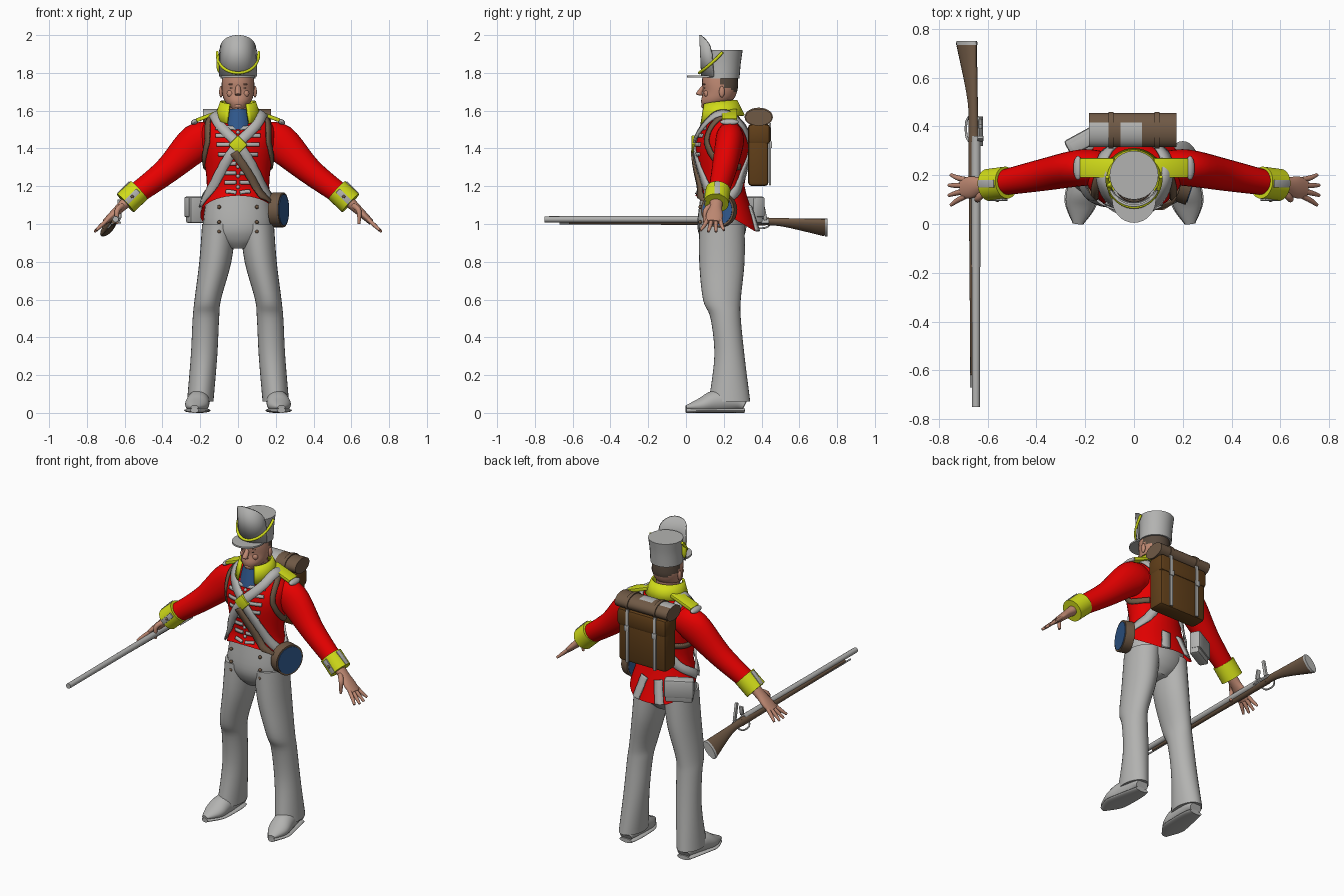
import bpy, bmesh
from math import sin, cos, pi, radians, sqrt
from mathutils import Vector, Matrix, Euler
from mathutils.bvhtree import BVHTree

cube = bpy.data.objects.get("Cube")
if cube:
    bpy.data.objects.remove(cube)


def material(name, *rgb):
    mat = bpy.data.materials.new(name)
    mat.use_nodes = True
    mat.diffuse_color = (*rgb, 1)
    shader = mat.node_tree.nodes["Principled BSDF"]
    shader.inputs["Base Color"].default_value = (*rgb, 1)
    return mat


RED = material("scarlet cloth", .87, 0, 0)
GREY = material("pale grey", .45, .45, .44)
YELLOW = material("yellow facing", .64, .72, .01)
BLUE = material("blue paint", .03, .1, .27)
PACK = material("pack brown", .12, .05, .01)
WOOD = material("wood brown", .16, .1, .06)
SKIN = material("skin", .52, .25, .17)
DARK = material("dark hair", .1, .07, .05)
ACROSS, ALONG, UP = Vector((1, 0, 0)), Vector((0, 1, 0)), Vector((0, 0, 1))
SIDES = ((1, "left"), (-1, "right"))


# ---- helpers ----
def finish(bm, name, mat, thickness=0):
    bmesh.ops.recalc_face_normals(bm, faces=bm.faces)
    mesh = bpy.data.meshes.new(name)
    bm.to_mesh(mesh)
    bm.free()
    mesh.materials.append(mat)
    ob = bpy.data.objects.new(name, mesh)
    bpy.context.collection.objects.link(ob)
    for other in bpy.context.selected_objects:
        other.select_set(False)
    ob.select_set(True)
    bpy.context.view_layer.objects.active = ob
    bpy.ops.object.shade_smooth_by_angle(angle=radians(40))
    if thickness:
        shell = ob.modifiers.new("thickness", 'SOLIDIFY')
        shell.thickness, shell.offset = thickness, 0
    return ob


def spline(points, steps):
    p = [Vector(q) for q in points]
    p = [p[0], *p, p[-1]]
    curve = []
    for a, b, c, d in zip(p, p[1:], p[2:], p[3:]):
        for i in range(steps):
            t = i / steps
            curve.append(b + ((c - a) * t + (a * 2 - b * 5 + c * 4 - d) * t * t
                              + (b * 3 - a - c * 3 + d) * t ** 3) / 2)
    return curve + [p[-1]]


def direction(points, i):
    return (points[min(i + 1, len(points) - 1)] - points[max(i - 1, 0)]).normalized()


def add_grid(bm, rows, closed=False):
    grid = [[bm.verts.new(p) for p in row] for row in rows]
    for a, b in zip(grid, grid[1:]):
        for k in range(0 if closed else 1, len(a)):
            bm.faces.new((a[k - 1], a[k], b[k], b[k - 1]))
    return grid


def tube(path, mirror=1, wide=ACROSS, level=False, capped=True, steps=5, sides=28):
    """Oval rings along a path of (x, y, z, radius, radius)."""
    stations = spline(path, steps)
    centres = [Vector((q[0] * mirror, q[1], q[2])) for q in stations]
    rows = []
    for i, (centre, q) in enumerate(zip(centres, stations)):
        axis = UP if level else direction(centres, i)
        u = (wide - axis * wide.dot(axis)).normalized()
        v = axis.cross(u)
        turns = [2 * pi * k / sides for k in range(sides)]
        rows.append([centre + u * q[3] * cos(a) + v * q[4] * sin(a) for a in turns])
    bm = bmesh.new()
    grid = add_grid(bm, rows, closed=True)
    if capped:
        bm.faces.new(grid[0])
        bm.faces.new(grid[-1])
    bmesh.ops.recalc_face_normals(bm, faces=bm.faces)
    return bm


def sweep(name, mat, path, **options):
    return finish(tube(path, **options), name, mat)


def stack(name, mat, *rings):
    """Level rings on the centre line, each (y, z, half width, half depth)."""
    return sweep(name, mat, [(0, *ring) for ring in rings], level=True)


def sheet(name, mat, rows):
    bm = bmesh.new()
    add_grid(bm, rows)
    return finish(bm, name, mat, thickness=.01)


def solid(kind, name, mat, place, size, turn=(0, 0, 0)):
    bm = bmesh.new()
    if kind == "ball":
        bmesh.ops.create_uvsphere(bm, u_segments=16, v_segments=10, radius=.5)
    elif kind == "disc":
        bmesh.ops.create_cone(bm, cap_ends=True, segments=32, radius1=.5, radius2=.5, depth=1)
    else:
        bmesh.ops.create_cube(bm, size=1)
    bm.transform(Matrix.Diagonal((*size, 1)))
    if kind == "box":
        bmesh.ops.bevel(bm, geom=bm.edges[:], offset=min(size) / 5, segments=2, affect='EDGES', profile=.5)
    bm.transform(Matrix.LocRotScale(Vector(place), Euler(turn), None))
    return finish(bm, name, mat)


def button(name, mat, place):
    solid("ball", name, mat, place, (.02, .02, .02))


# ---- jacket, with the hem cut high in front and long behind ----
body = tube([(0, .22, 1, .2, .17), (0, .19, 1.2, .165, .12), (0, .19, 1.4, .19, .14),
             (0, .2, 1.5, .195, .12), (0, .2, 1.57, .14, .08), (0, .2, 1.61, .07, .06)],
            level=True, capped=False, sides=40)
waist = 1.2
for v in body.verts:
    if v.co.z < waist:
        v.co.z = waist - (waist - v.co.z) * min(1.2, max(.2, 3 * v.co.y + .1))
torso = BVHTree.FromBMesh(body)
finish(body, "jacket", RED)


def strap(name, mat, points, width, lift=.006):
    """Band that hugs the jacket along a rough path."""
    path, rows = spline(points, 10), []
    for i, p in enumerate(path):
        spot, normal = torso.find_nearest(p)[:2]
        side = direction(path, i).cross(normal).normalized() * width / 2
        touches = [torso.find_nearest(spot + side * k)[:2] for k in (-1, 0, 1)]
        rows.append([touch + out * lift for touch, out in touches])
    sheet(name, mat, rows)


# ---- belts, pack straps and chest lace ----
for s, side in SIDES:
    hip = (-s * .18, .18, 1.1)
    strap(side + "_cross_belt", GREY, [hip, (-s * .1, .06, 1.27), (0, .05, 1.42), (s * .1, .08, 1.53),
          (s * .13, .2, 1.58), (s * .1, .3, 1.5), (-s * .1, .32, 1.25), hip], .05, .01 + s * .003)
    strap(side + "_pack_strap", WOOD, [(s * .14, .2, 1.57), (s * .17, .1, 1.45),
          (s * .18, .18, 1.32), (s * .13, .3, 1.3)], .03)
    strap(side + "_tail_turnback", GREY, [(s * .05, .36, 1.1), (s * .09, .4, .96)], .05)
    for row in range(8):
        z = 1.52 - row * .05
        reach = .13 - row * .01
        strap(f"{side}_chest_lace_{row}", GREY, [(s * .01, .05, z), (s * reach, .08, z)], .02, .004)
strap("canteen_strap", WOOD, [(-.02, .05, 1.38), (.1, .06, 1.2), (.18, .15, 1.06)], .04, .02)
solid("box", "belt_plate", YELLOW, (0, .04, 1.42), (.07, .02, .07), (0, pi / 4, 0))
for row in range(7):
    button(f"jacket_button_{row}", GREY, torso.find_nearest(Vector((0, .04, 1.5 - row * .05)))[0])

# ---- trousers and shoes ----
stack("trouser_seat", GREY, (.19, .87, .06, .07), (.19, .92, .15, .11), (.19, 1, .185, .13), (.19, 1.17, .16, .11))
shoe = [(.2, .31, .04, .04, .03), (.2, .26, .06, .05, .05), (.21, .16, .06, .06, .06),
        (.22, .08, .04, .06, .04), (.23, 0, .03, .02, .01)]
sole = [(x, y, .013, width * 1.08, .013) for x, y, z, width, height in shoe]
for s, side in SIDES:
    sweep(side + "_trouser_leg", GREY, [(.1, .19, 1, .09, .12), (.12, .19, .8, .085, .12), (.16, .19, .6, .07, .1),
          (.17, .21, .5, .07, .08), (.18, .23, .3, .07, .08), (.2, .23, .06, .07, .11)], mirror=s, level=True)
    sweep(side + "_shoe", GREY, shoe, mirror=s)
    sweep(side + "_sole", GREY, sole, mirror=s)
    for row, z in enumerate((.96, 1.01, 1.09)):
        button(f"{side}_trouser_button_{row}", WOOD, (s * .1, .075, z))

# ---- arms, cuffs, hands and shoulder straps ----
wrist = Vector((.56, .165, 1.145))
arm = Vector((.75, -.1, -.7)).normalized()


def on_arm(distance, width, height, shift=0):
    """Ring on the forearm line; shift moves it towards the back."""
    return (*(wrist + arm * distance + ALONG * shift), width, height)


for s, side in SIDES:
    slope = (0, s * pi / 4, 0)
    sweep(side + "_sleeve", RED, [(.14, .23, 1.45, .07, .08), (.22, .23, 1.43, .075, .1),
          (.38, .2, 1.28, .065, .07), on_arm(0, .05, .055)], mirror=s, wide=ALONG)
    sweep(side + "_cuff", YELLOW, [on_arm(-.05, .066, .066), on_arm(.05, .066, .066)], mirror=s, wide=ALONG)
    solid("box", side + "_cuff_lace", GREY, (s * wrist.x, .1, wrist.z), (.09, .01, .03), slope)
    solid("box", side + "_cuff_top_lace", GREY, (s * .605, .165, 1.19), (.09, .03, .01), slope)
    button(side + "_cuff_button", WOOD, (s * wrist.x, .1, wrist.z))
    sweep(side + "_palm", SKIN, [on_arm(.04, .035, .03), on_arm(.09, .035, .025), on_arm(.15, .045, .02),
          on_arm(.2, .04, .015)], mirror=s, wide=ALONG)
    for finger in range(4):
        offset = (finger - 1.5) * .023
        length = .1 - abs(offset) * .5
        sweep(f"{side}_finger_{finger}", SKIN, [on_arm(.18, .011, .011, offset),
              on_arm(.18 + length / 2, .011, .011, offset * 1.3),
              on_arm(.18 + length, .007, .007, offset * 1.8)], mirror=s, wide=ALONG, sides=10)
    sweep(side + "_thumb", SKIN, [on_arm(.07, .016, .016, -.02), on_arm(.11, .014, .014, -.05),
          (.64, .1, 1, .008, .008)], mirror=s, wide=ALONG, sides=10)
    solid("box", side + "_epaulette", YELLOW, (s * .15, .23, 1.575), (.15, .08, .02), (0, s * .36, 0))
    solid("ball", side + "_epaulette_fringe", GREY, (s * .23, .23, 1.54), (.04, .1, .03), (0, s * .5, 0))

    # ---- paired face details ----
    solid("ball", side + "_ear", SKIN, (s * .09, .19, 1.7), (.02, .03, .06))
    solid("ball", side + "_eye", DARK, (s * .03, .1, 1.72), (.024, .012, .01))
    solid("ball", side + "_brow", SKIN, (s * .03, .1, 1.74), (.04, .02, .01))
    solid("ball", side + "_cheek", SKIN, (s * .04, .11, 1.69), (.04, .03, .04))

# ---- head, neck and neckcloth ----
stack("neck", SKIN, (.18, 1.52, .065, .065), (.18, 1.7, .065, .07))
head = stack("head", SKIN, (.12, 1.61, .03, .03), (.16, 1.65, .07, .08), (.18, 1.7, .085, .09),
             (.18, 1.75, .086, .095), (.18, 1.81, .08, .09))
head.data.materials.append(DARK)
for face in head.data.polygons:
    if face.center.y > .17 and face.center.z + face.center.y / 2 > 1.83:
        face.material_index = 1
stack("nose", SKIN, (.1, 1.74, .01, .01), (.07, 1.69, .017, .017), (.09, 1.68, .01, .01))
solid("ball", "lips", WOOD, (0, .09, 1.655), (.045, .015, .01))
solid("ball", "chin", SKIN, (0, .1, 1.625), (.05, .04, .03))
stack("neckcloth", BLUE, (.165, 1.5, .085, .095), (.17, 1.61, .066, .075))

# ---- standing collar, open in front ----
rows = []
for height in (0, .5, 1):
    radius = .12 - .03 * height
    row = []
    for i in range(-16, 17):
        turn = radians(9.5 * i)
        z = 1.575 + .08 * height - (i / 16) ** 2 * (.045 - .025 * height)
        row.append((radius * sin(turn), .187 - .01 * height + radius * cos(turn), z))
    rows.append(row)
sheet("collar", YELLOW, rows)

# ---- tall cap ----
stack("cap_crown", GREY, (.19, 1.77, .093, .093), (.195, 1.85, .094, .095), (.2, 1.92, .1, .1))
solid("disc", "cap_peak", GREY, (0, .1, 1.78), (.18, .19, .01))
rows, cord = [[], []], []
for i in range(-12, 13):
    k = i / 12
    turn = k * 1.15
    x, y = .105 * sin(turn), .19 - .105 * cos(turn)
    rows[0].append((x, y, 1.78))
    rows[1].append((x, y - .01, 1.9 + .1 * sqrt(1 - k * k)))
    turn = k * 1.6
    cord.append((.11 * sin(turn), .19 - .12 * cos(turn), 1.8 + .11 * k * k, .008, .008))
sheet("cap_front_plate", GREY, rows)
sweep("cap_cord", YELLOW, cord, wide=UP, sides=10, steps=1)
solid("ball", "cap_tassel", YELLOW, (-.1, .16, 1.85), (.03, .03, .1))

# ---- backpack with rolled blanket ----
solid("box", "pack", PACK, (0, .383, 1.365), (.33, .11, .33))
solid("box", "pack_flap", PACK, (0, .387, 1.475), (.34, .12, .11))
roll = sweep("blanket_roll", WOOD, [(-.185, .385, 1.565, .07, .045), (.175, .385, 1.565, .07, .045)],
             wide=ALONG, steps=36)
roll.data.materials.append(GREY)
for face in roll.data.polygons:
    x, y, z = face.center
    if z > 1.57 and y < .42 and x < .06 and (x + .19) % .13 < .09:
        face.material_index = 1
for s, side in SIDES:
    x = s * .095
    solid("box", side + "_pack_closing_strap", GREY, (x, .445, 1.37), (.02, .01, .33))
    solid("box", side + "_pack_buckle", GREY, (x, .45, 1.42), (.03, .01, .035))
    sweep(side + "_roll_strap", WOOD, [(x - .01, .385, 1.566, .075, .05), (x + .01, .385, 1.566, .075, .05)], wide=ALONG)

# ---- canteen and cartridge pouch ----
facing = (0, pi / 2, -.33)
for name, mat, width, depth in (("canteen", WOOD, .185, .055), ("canteen_face", BLUE, .165, .062)):
    solid("disc", name, mat, (.215, .175, 1.075), (width, width, depth), facing)
solid("box", "cartridge_pouch", GREY, (-.195, .345, 1.075), (.16, .06, .14), (0, 0, .5))
solid("box", "pouch_flap", GREY, (-.2, .353, 1.09), (.17, .06, .11), (0, 0, .5))

# ---- musket, rolled so that its underside points out and down ----
underside = Vector((-.65, 0, -.75))


def gun(name, mat, *rings):
    """Rings along the musket, each (y, drop below barrel, half width, half height)."""
    path = [(*(Vector((-.648, y, 1.025)) + underside * drop), a, b) for y, drop, a, b in rings]
    sweep(name, mat, path, wide=Vector((.75, 0, -.65)), sides=16)


gun("barrel", GREY, (-.75, 0, .016, .016), (.36, 0, .019, .019))
gun("forestock", WOOD, (-.62, .02, .01, .01), (.4, .015, .02, .024))
gun("ramrod", GREY, (-.67, .03, .005, .005), (0, .03, .005, .005))
gun("butt_stock", WOOD, (.36, .015, .02, .024), (.5, .02, .018, .024), (.74, .058, .026, .058))
gun("butt_plate", GREY, (.735, .058, .027, .06), (.75, .058, .026, .058))
gun("trigger_guard", GREY, (.33, .03, .005, .005), (.36, .06, .005, .005), (.42, .06, .005, .005), (.45, .03, .005, .005))
solid("box", "lock_plate", GREY, (-.63, .38, 1.015), (.01, .12, .03), (0, -.6, 0))
solid("box", "cock", GREY, (-.63, .41, 1.075), (.015, .02, .11), (.2, 0, 0))
solid("box", "frizzen", GREY, (-.63, .35, 1.06), (.025, .012, .06), (-.2, 0, 0))
